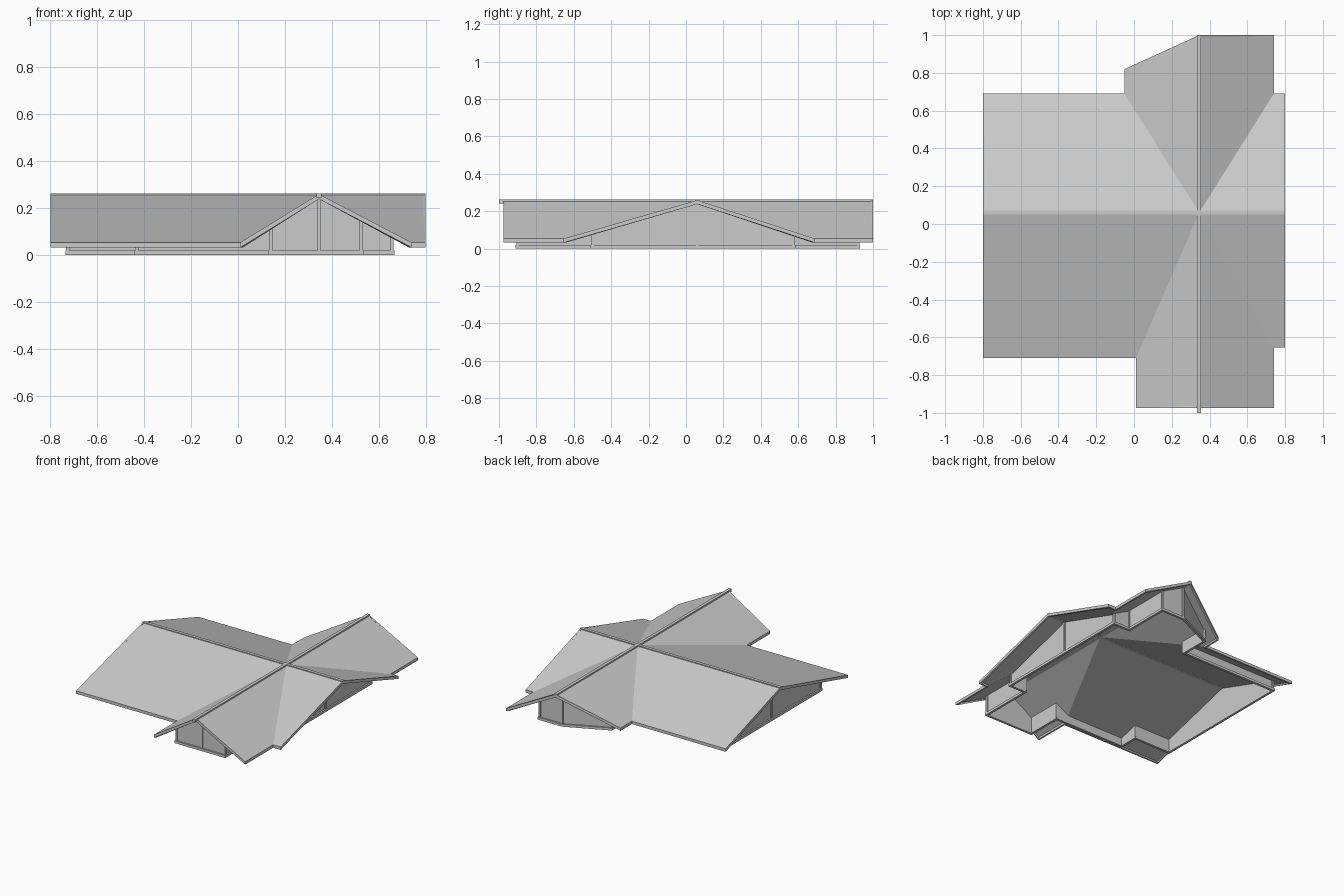
import bpy
import bmesh
from mathutils import Vector

if "Cube" in bpy.data.objects:
    bpy.data.objects.remove(bpy.data.objects["Cube"])

CX, CY = 0.345, 0.06           # where the two ridges cross
RIDGE_Z, EAVE_Z = 0.258, 0.052
SKIN, FASCIA = 0.012, 0.02


def eaves(x, y):
    """Eave lines (x of wing eave, y of main eave) of the roof quarter holding x, y."""
    ex = 0.74 if x >= CX else (0.01 if y < CY else -0.05)
    ey = 0.69 if y >= CY else (-0.71 if x < CX else -0.655)
    return ex, ey


def roof_z(x, y):
    ex, ey = eaves(x, y)
    t = min((x - CX) / (ex - CX), (y - CY) / (ey - CY))
    return RIDGE_Z - (RIDGE_Z - EAVE_Z) * t


def mesh_object(name, bm):
    bmesh.ops.recalc_face_normals(bm, faces=bm.faces)
    me = bpy.data.meshes.new(name)
    bm.to_mesh(me)
    bm.free()
    ob = bpy.data.objects.new(name, me)
    bpy.context.collection.objects.link(ob)
    return ob


def offset_loop(pts, d):
    """Mitred inward offset of a counter-clockwise outline."""
    out = []
    for i, p in enumerate(pts):
        p = Vector(p)
        a = (p - Vector(pts[i - 1])).normalized()
        b = (Vector(pts[(i + 1) % len(pts)]) - p).normalized()
        na, nb = Vector((-a.y, a.x)), Vector((-b.y, b.x))
        out.append(p + (na + nb) * d / (1 + na.dot(nb)))
    return out


def ring(name, pts, out, inn, low, high):
    """Closed band following an outline; low and high give z at x, y."""
    bm = bmesh.new()
    rows = []
    for base, o, i in zip(pts, offset_loop(pts, -out), offset_loop(pts, inn)):
        lo, hi = low(*base), high(*base)
        rows.append([bm.verts.new((q[0], q[1], z)) for q, z in
                     ((o, lo), (o, hi), (i, hi), (i, lo))])
    for k, r in enumerate(rows):
        s = rows[(k + 1) % len(rows)]
        for j in range(4):
            n = (j + 1) % 4
            bm.faces.new((r[j], r[n], s[n], s[j]))
    return mesh_object(name, bm)


def box(name, x0, x1, y0, y1, z0, z1):
    bm = bmesh.new()
    bmesh.ops.create_cube(bm, size=1)
    for v in bm.verts:
        v.co = ((x0 + x1) / 2 + v.co.x * (x1 - x0),
                (y0 + y1) / 2 + v.co.y * (y1 - y0),
                (z0 + z1) / 2 + v.co.z * (z1 - z0))
    return mesh_object(name, bm)


# Roof slopes: each quarter has a main slope and a wing slope meeting in a valley
bm = bmesh.new()
cache = {}


def vert(p):
    if p not in cache:
        cache[p] = bm.verts.new((p[0], p[1], roof_z(*p)))
    return cache[p]


for x_end, y_end, y_ridge, valley in (
        (-0.8, -0.975, -0.975, (0.01, -0.71)), (0.8, -0.975, -0.975, (0.74, -0.655)),
        (-0.8, 0.82, 1.0, (-0.05, 0.69)), (0.8, 1.0, 1.0, (0.74, 0.69))):
    vx, vy = valley
    bm.faces.new([vert(p) for p in ((CX, CY), (x_end, CY), (x_end, vy), valley)])
    bm.faces.new([vert(p) for p in ((CX, CY), valley, (vx, y_end), (CX, y_ridge))])
bmesh.ops.recalc_face_normals(bm, faces=bm.faces)
ext = bmesh.ops.extrude_face_region(bm, geom=bm.faces[:], use_keep_orig=True)
for g in ext["geom"]:
    if isinstance(g, bmesh.types.BMVert):
        g.co.z -= SKIN
mesh_object("roof_slopes", bm)

# Fascia boards round the roof edge
edge = [(-0.8, CY), (-0.8, -0.71), (0.01, -0.71), (0.01, -0.975), (CX, -0.975),
        (0.74, -0.975), (0.74, -0.655), (0.8, -0.655), (0.8, CY), (0.8, 0.69),
        (0.74, 0.69), (0.74, 1.0), (CX, 1.0), (-0.05, 0.82), (-0.05, 0.69), (-0.8, 0.69)]
ring("roof_fascia", edge, 0, 0.012,
     lambda x, y: roof_z(x, y) - FASCIA, lambda x, y: roof_z(x, y) + 0.001)

# Ridge beams
box("main_ridge_beam", -0.8, 0.8, CY - 0.011, CY + 0.011, 0.242, 0.261)
box("wing_ridge_beam", CX - 0.011, CX + 0.011, -1.0, 1.0, 0.242, 0.262)

# Wall outline, with points where it passes under ridges and valleys
walls = [(-0.725, CY), (-0.725, -0.5), (-0.43, -0.5), (-0.43, -0.64), (0.04, -0.64),
         (0.14, -0.64), (0.14, -0.9), (CX, -0.9), (0.525, -0.9), (0.525, -0.5),
         (0.655, -0.5), (0.655, CY), (0.655, 0.575), (0.525, 0.575), (0.525, 0.92),
         (CX, 0.92), (0.05, 0.785), (0.05, 0.575), (0.02, 0.575), (-0.725, 0.575)]


def soffit(x, y):
    return roof_z(x, y) - SKIN


ring("wall_panels", walls, 0, 0.006, lambda x, y: 0.01, soffit)
ring("base_rail", walls, 0.011, 0.006, lambda x, y: 0, lambda x, y: 0.018)

# Posts at the wall corners and under the gable peaks
for i, (x, y) in enumerate(walls):
    if x not in (0.04, 0.02):
        box(f"post_{i}", x - 0.007, x + 0.007, y - 0.007, y + 0.007, 0.01, soffit(x, y) - 0.002)
